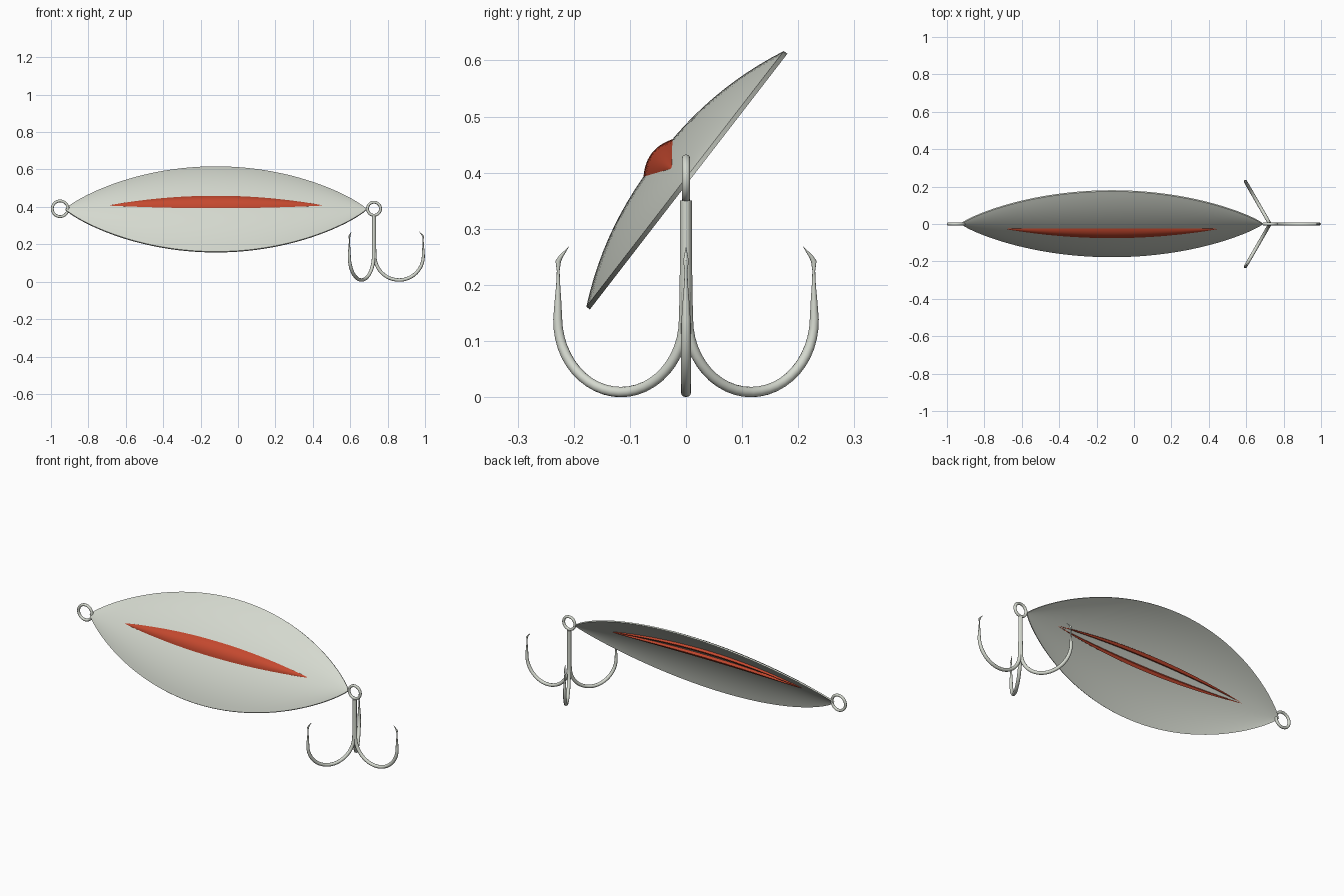
import bpy, bmesh, math
from mathutils import Vector

if "Cube" in bpy.data.objects:
    bpy.data.objects.remove(bpy.data.objects["Cube"])

def material(name, rgb):
    m = bpy.data.materials.new(name)
    m.diffuse_color = (*rgb, 1)
    m.use_nodes = True
    m.node_tree.nodes["Principled BSDF"].inputs["Base Color"].default_value = m.diffuse_color
    return m

silver = material("silver", (0.66, 0.69, 0.62))
red = material("red", (0.56, 0.066, 0.028))

# Tilted frame of the blade: width direction and bulge direction
CENTRE = Vector((-0.118, 0.0015, 0.3865))
ACROSS = Vector((0, 0.611, 0.791))
BULGE = Vector((0, -0.791, 0.611))
HALF_LEN, HALF_WID, DOME = 0.805, 0.288, 0.062

def on_blade(x, w, lift):
    return CENTRE + Vector((x, 0, 0)) + ACROSS * w + BULGE * lift

def half_width(x):
    return HALF_WID * max(0, 1 - (x / HALF_LEN) ** 2) ** 0.85

def dome(x, w):
    hw = half_width(x)
    v = min(1, abs(w) / hw) if hw > 1e-6 else 1
    return DOME * (1 - (x / HALF_LEN) ** 2) * (1 - v ** 2.2)

def loft(name, rows, mat, closed):
    """Skin a list of point rows into one mesh."""
    bm = bmesh.new()
    grid = [[bm.verts.new(p) for p in row] for row in rows]
    n = len(rows[0])
    for a, b in zip(grid, grid[1:]):
        for j in range(n if closed else n - 1):
            k = (j + 1) % n
            bm.faces.new((a[j], b[j], b[k], a[k]))
    bmesh.ops.remove_doubles(bm, verts=bm.verts, dist=1e-5)
    bmesh.ops.recalc_face_normals(bm, faces=bm.faces)
    me = bpy.data.meshes.new(name)
    bm.to_mesh(me)
    bm.free()
    ob = bpy.data.objects.new(name, me)
    bpy.context.collection.objects.link(ob)
    me.materials.append(mat)
    return ob

def smooth(ob, angle=35):
    bpy.ops.object.select_all(action='DESELECT')
    ob.select_set(True)
    bpy.context.view_layer.objects.active = ob
    bpy.ops.object.shade_smooth_by_angle(angle=math.radians(angle))

# Leaf-shaped domed blade, built as front and back skins joined at the rim
NX, NW, THICK = 64, 24, 0.008
rows = []
for i in range(NX + 1):
    x = -HALF_LEN * math.cos(math.pi * i / NX)
    hw = half_width(x)
    ws = [hw * (2 * j / NW - 1) for j in range(NW + 1)]
    front = [on_blade(x, w, dome(x, w) + THICK / 2) for w in ws]
    back = [on_blade(x, w, dome(x, w) - THICK / 2) for w in reversed(ws)]
    rows.append(front + back)
smooth(loft("blade", rows, silver, True))

# Red rib: arched on the front, two lips showing through the back
RIB_LEN, RIB_WID = 0.597, 0.042
rows = []
for i in range(49):
    t = -math.cos(math.pi * i / 48)
    x = t * RIB_LEN
    s = max(0, 1 - t * t)
    deep = s ** 0.4
    row = []
    for j in range(13):
        u = j / 6 - 1
        w = u * RIB_WID * s
        row.append(on_blade(x, w, dome(x, w) + 0.004 * deep + 0.013 * s ** 0.7 * (1 - u * u)))
    for u, drop in ((1, 0.018), (0.6, 0.018), (0.45, 0.0), (-0.45, 0.0), (-0.6, 0.018), (-1, 0.018)):
        w = u * RIB_WID * s
        row.append(on_blade(x, w, dome(x, w) - drop * deep))
    rows.append(row)
smooth(loft("rib", rows, red, True))

# Rings at both ends
for name, x, r in (("front_ring", -0.951, 0.042), ("hook_ring", 0.727, 0.035)):
    bpy.ops.mesh.primitive_torus_add(location=(x, 0, 0.39), rotation=(math.pi / 2, 0, 0),
                                     major_radius=r, minor_radius=0.0075,
                                     major_segments=40, minor_segments=12)
    ob = bpy.context.object
    ob.name = name
    ob.data.materials.append(silver)
    smooth(ob)

# Treble hook: shank, half-circle bend, tapering point with a bent-in barb
profile = [(0.002, 0.35, 0.009), (0.002, 0.25, 0.009), (0.003, 0.18, 0.009)]
for i in range(25):
    a = math.pi * (1 + i / 24)
    taper = 0.0092 if i < 20 else 0.0092 - (i - 20) * 0.0003
    profile.append((0.134 + 0.130 * math.cos(a), 0.139 + 0.130 * math.sin(a), taper))
profile += [(0.2635, 0.17, 0.0060), (0.263, 0.20, 0.0036), (0.263, 0.225, 0.0025),
            (0.263, 0.242, 0.0050), (0.257, 0.251, 0.0035), (0.241, 0.268, 0.0002)]

def hook(name, turn):
    out = Vector((math.cos(turn), math.sin(turn), 0))
    side = Vector((-out.y, out.x, 0))
    up = Vector((0, 0, 1))
    pts = [Vector((0.727, 0, 0)) + out * r + up * z for r, z, _ in profile]
    rings = []
    for i, p in enumerate(pts):
        tan = (pts[min(i + 1, len(pts) - 1)] - pts[max(i - 1, 0)]).normalized()
        nrm = tan.cross(side)
        rad = profile[i][2]
        rings.append([p + (side * math.cos(a) + nrm * math.sin(a)) * rad
                      for a in (2 * math.pi * k / 12 for k in range(12))])
    rings.insert(0, [pts[0]] * 12)
    rings.append([pts[-1]] * 12)
    smooth(loft(name, rings, silver, True), 40)

for i in range(3):
    hook(f"hook_{i + 1}", i * math.tau / 3)
